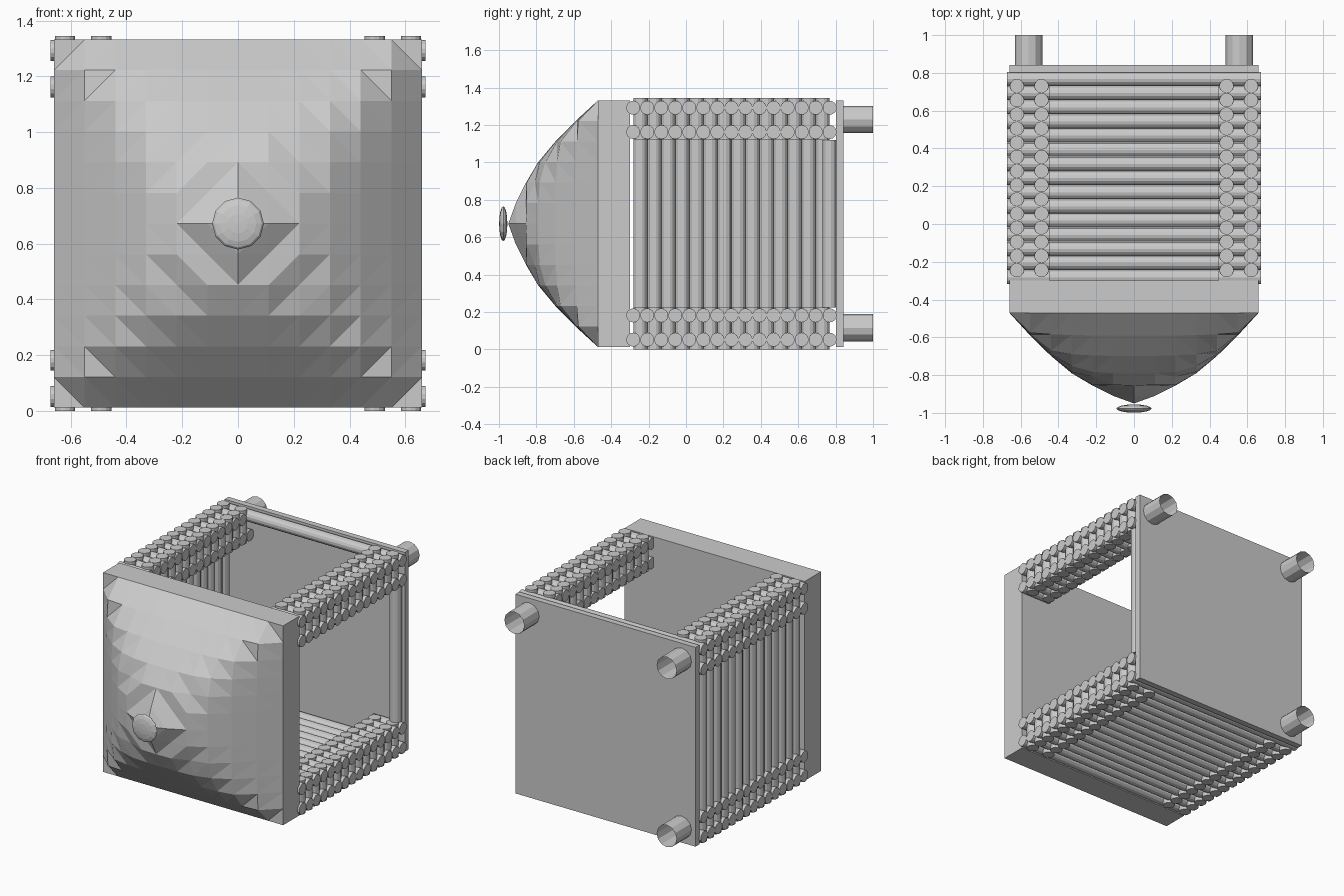
import bpy, bmesh
from mathutils import Matrix, Vector

cube = bpy.data.objects.get("Cube")
if cube:
    bpy.data.objects.remove(cube, do_unlink=True)

grey = bpy.data.materials.new("plain grey")
grey.use_nodes = True
grey.diffuse_color = (0.6, 0.6, 0.6, 1)
grey.node_tree.nodes["Principled BSDF"].inputs["Base Color"].default_value = (0.6, 0.6, 0.6, 1)

HALF, MID = 0.66, 0.672        # half width of the box, height of its centre
PITCH, ROD = 0.075, 0.0375     # rod spacing and radius
OUTER, INNER = 0.62, 0.49      # rod rows, measured from the centre
END, STUB = 0.672, 0.448       # outer and inner ends of the rods
CROSS_Y = [-0.282 + PITCH * i for i in range(15)]
POST_Y = [y + PITCH / 2 for y in CROSS_Y[:-1]]
BACK_Y = CROSS_Y[-1]


def finish(name, bm):
    mesh = bpy.data.meshes.new(name)
    bm.to_mesh(mesh)
    bm.free()
    mesh.materials.append(grey)
    obj = bpy.data.objects.new(name, mesh)
    bpy.context.collection.objects.link(obj)
    return obj


def add_rod(bm, start, end, radius=ROD, sides=14, caps=True):
    a, b = Vector(start), Vector(end)
    turn = (b - a).to_track_quat('Z', 'Y').to_matrix().to_4x4()
    bmesh.ops.create_cone(bm, cap_ends=caps, segments=sides, radius1=radius, radius2=radius,
                          depth=(b - a).length, matrix=Matrix.Translation((a + b) / 2) @ turn)


def add_cross(bm, y, z, x0, x1):
    add_rod(bm, (x0, y, MID + z), (x1, y, MID + z))


def add_post(bm, y, x, z0, z1):
    add_rod(bm, (x, y, MID + z0), (x, y, MID + z1))


def slab(name, y0, y1):
    bm = bmesh.new()
    bmesh.ops.create_cube(bm, size=1, matrix=Matrix.Translation((0, (y0 + y1) / 2, MID))
                          @ Matrix.Diagonal((2 * HALF, y1 - y0, 2 * HALF, 1)))
    return finish(name, bm)


# Front block and back plate
slab("front_block", -0.47, -0.30)
slab("back_plate", 0.803, 0.843)

# Domed front cover: a square grid drawn out to a point
DEPTH = [0.48, 0.44, 0.385, 0.32, 0.228, 0.12, 0.0]
bm = bmesh.new()
bmesh.ops.create_grid(bm, x_segments=12, y_segments=12, size=HALF)
for v in bm.verts:
    u, w = abs(v.co.x) / HALF, abs(v.co.y) / HALF
    rim = max(u, w)
    pull = DEPTH[round(rim * 6)]
    # the corners sink slightly, which forms the diagonal pleats
    if 0 < rim < 0.99:
        pull *= 1 - 0.12 * (min(u, w) / rim) ** 4
    v.co = (v.co.x, -0.47 - pull, MID + v.co.y)
bmesh.ops.triangulate(bm, faces=bm.faces[:])
bmesh.ops.recalc_face_normals(bm, faces=bm.faces[:])
if sum(f.normal.y for f in bm.faces) > 0:
    bmesh.ops.reverse_faces(bm, faces=bm.faces[:])
finish("front_cover", bm)

# Flattened button on the tip
bm = bmesh.new()
bmesh.ops.create_uvsphere(bm, u_segments=12, v_segments=8, radius=1,
                          matrix=Matrix.Translation((0, -0.977, MID))
                          @ Matrix.Diagonal((0.093, 0.022, 0.093, 1))
                          @ Matrix.Rotation(1.5708, 4, 'X'))
finish("tip_button", bm)

# Interlocked stubs along the four long edges
for side, sx in (("right", -1), ("left", 1)):
    for level, sz in (("lower", -1), ("upper", 1)):
        bm = bmesh.new()
        for row in (OUTER, INNER):
            for y in CROSS_Y:
                add_cross(bm, y, sz * row, sx * STUB, sx * END)
            for y in POST_Y:
                add_post(bm, y, sx * row, sz * STUB, sz * END)
        finish(f"{level}_{side}_edge_rods", bm)

# Full-length rods that close the right wall and the floor
bm = bmesh.new()
for y in POST_Y:
    add_post(bm, y, -OUTER, -STUB, STUB)
finish("right_wall_rods", bm)
bm = bmesh.new()
for y in CROSS_Y:
    add_cross(bm, y, -OUTER, -STUB, STUB)
finish("floor_rods", bm)

# Single rods framing the open sides next to the back plate
bm = bmesh.new()
add_cross(bm, BACK_Y, OUTER, -STUB, STUB)
add_post(bm, BACK_Y, OUTER, -STUB, STUB)
finish("back_frame_rods", bm)

# Three open tubes on the back
for name, sx, sz in (("upper_left", 1, 1), ("upper_right", -1, 1), ("lower_right", -1, -1)):
    bm = bmesh.new()
    x, z = sx * 0.558, MID + sz * 0.557
    add_rod(bm, (x, 0.84, z), (x, 1.0, z), radius=0.073, sides=12, caps=False)
    finish(name + "_back_tube", bm)
